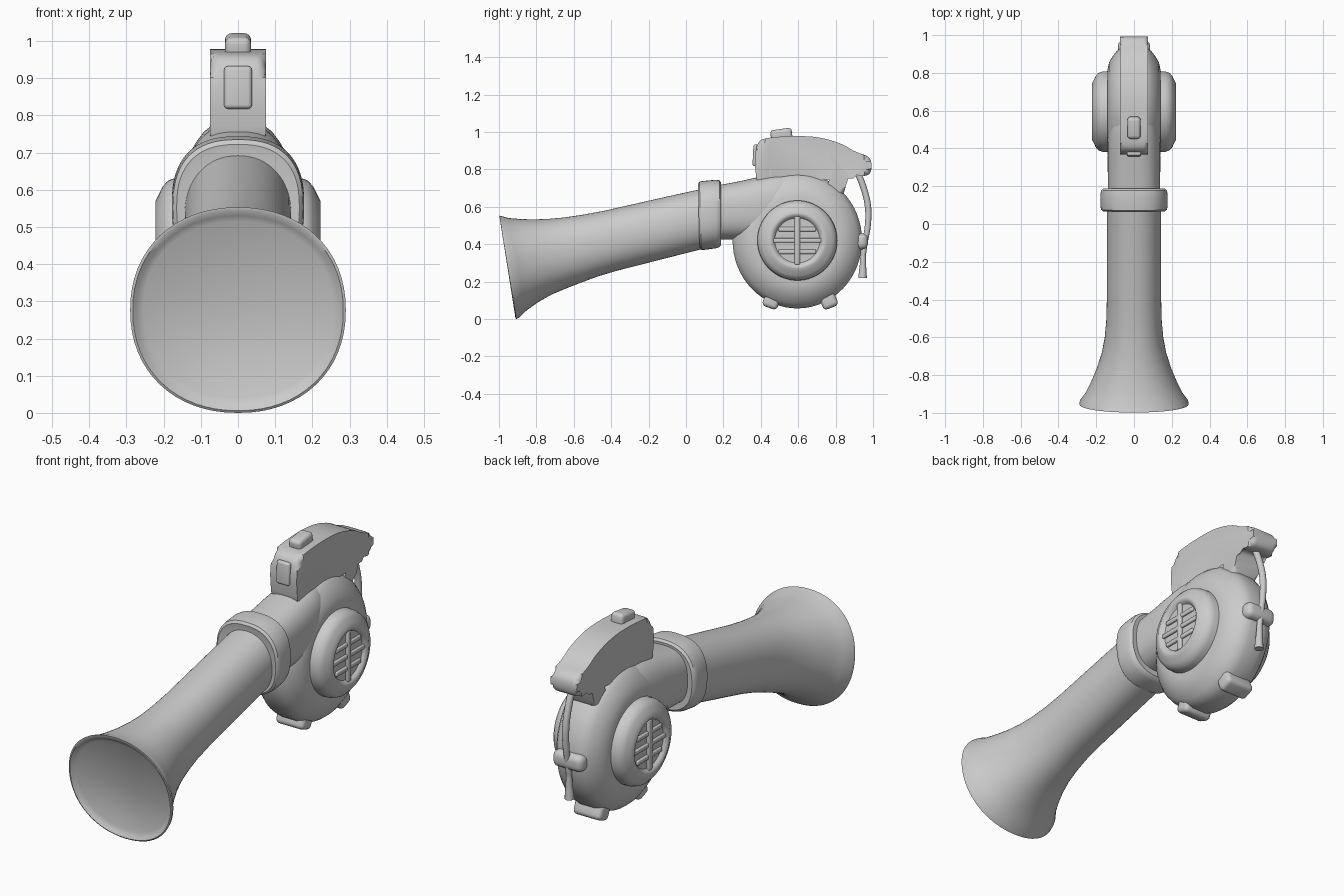
import bpy, bmesh, math
from mathutils import Matrix, Vector

if "Cube" in bpy.data.objects:
    bpy.data.objects.remove(bpy.data.objects["Cube"])

CY, CZ = 0.595, 0.42          # centre of the fan housing


def finish(name, bm, angle=40):
    bmesh.ops.recalc_face_normals(bm, faces=bm.faces[:])
    me = bpy.data.meshes.new(name)
    bm.to_mesh(me)
    bm.free()
    ob = bpy.data.objects.new(name, me)
    bpy.context.collection.objects.link(ob)
    bpy.ops.object.select_all(action='DESELECT')
    ob.select_set(True)
    bpy.context.view_layer.objects.active = ob
    bpy.ops.object.shade_smooth_by_angle(angle=math.radians(angle))
    return ob


def skin(bm, rings):
    n = len(rings[0])
    for a, b in zip(rings, rings[1:]):
        for i in range(n):
            j = (i + 1) % n
            bm.faces.new((a[i], a[j], b[j], b[i]))
    bm.faces.new(rings[0])
    bm.faces.new(rings[-1])


def loft(name, sections, power=2.0, n=64):
    """Each section: top (y, z), bottom (y, z), half width."""
    bm = bmesh.new()
    rings = []
    for ty, tz, by, bz, w in sections:
        ring = []
        for i in range(n):
            a = 2 * math.pi * i / n
            s, c = math.sin(a), math.cos(a)
            u = math.copysign(abs(c) ** (2 / power), c)
            t = math.copysign(abs(s) ** (2 / power), s)
            ring.append(bm.verts.new((w * u, (ty + by) / 2 + t * (ty - by) / 2,
                                      (tz + bz) / 2 + t * (tz - bz) / 2)))
        rings.append(ring)
    skin(bm, rings)
    return finish(name, bm)


def lathe(name, profile, zscale=1.0, n=64):
    """Turn (x, radius) points about the fan axis."""
    bm = bmesh.new()
    rings = [[bm.verts.new((x, CY + r * math.cos(2 * math.pi * i / n),
                            CZ + zscale * r * math.sin(2 * math.pi * i / n)))
              for i in range(n)] for x, r in profile]
    skin(bm, rings)
    return finish(name, bm)


def block(name, loc, size, bevel, tilt=0.0):
    bm = bmesh.new()
    bmesh.ops.create_cube(bm, size=1, matrix=Matrix.Diagonal((*size, 1)))
    bmesh.ops.bevel(bm, geom=bm.edges[:], offset=bevel, segments=4, profile=0.5, affect='EDGES')
    bm.transform(Matrix.Translation(loc) @ Matrix.Rotation(math.radians(tilt), 4, 'X'))
    return finish(name, bm)


def plate(name, outline, half, bevel):
    """Extrude a corner-softened (y, z) outline across x and round its rims."""
    pts = [Vector(p) for p in outline]
    for _ in range(2):
        pts = [q for a, b in zip(pts, pts[1:] + pts[:1]) for q in (a.lerp(b, .25), a.lerp(b, .75))]
    bm = bmesh.new()
    sides = [[bm.verts.new((x, p.x, p.y)) for p in pts] for x in (-half, half)]
    skin(bm, sides)
    rims = [e for e in bm.edges if abs(e.verts[0].co.x - e.verts[1].co.x) < 1e-5]
    bmesh.ops.bevel(bm, geom=rims, offset=bevel, segments=4, profile=0.5, affect='EDGES')
    return finish(name, bm)


def cord(name, points):
    """Tube through (y, z, radius) points on the centre plane."""
    cu = bpy.data.curves.new(name, 'CURVE')
    cu.dimensions = '3D'
    cu.bevel_depth = 1.0
    cu.bevel_resolution = 4
    cu.use_fill_caps = True
    sp = cu.splines.new('BEZIER')
    sp.bezier_points.add(len(points) - 1)
    for bp, (y, z, r) in zip(sp.bezier_points, points):
        bp.co = (0, y, z)
        bp.radius = r
        bp.handle_left_type = bp.handle_right_type = 'AUTO'
    ob = bpy.data.objects.new(name, cu)
    bpy.context.collection.objects.link(ob)
    bpy.ops.object.select_all(action='DESELECT')
    ob.select_set(True)
    bpy.context.view_layer.objects.active = ob
    bpy.ops.object.convert(target='MESH')


# Flared blower tube with a closed, slightly dished mouth
loft("blower_tube", [
    (-.975, .515, -.895, .04, .255), (-.985, .530, -.905, .02, .272),
    (-.997, .545, -.912, .006, .283), (-.998, .553, -.907, .000, .290),
    (-.985, .550, -.890, .010, .287), (-.950, .540, -.850, .048, .258),
    (-.890, .535, -.790, .090, .228), (-.820, .532, -.720, .130, .198),
    (-.740, .535, -.640, .164, .172), (-.660, .542, -.560, .195, .156),
    (-.560, .556, -.470, .228, .147), (-.440, .578, -.370, .258, .144),
    (-.100, .655, -.040, .342, .143), (.120, .703, .130, .385, .143)], 2.15)

# Collar joining tube and housing
loft("tube_collar", [
    (.068, .70, .075, .40, .145), (.064, .722, .072, .380, .165),
    (.072, .735, .082, .370, .175), (.095, .738, .100, .370, .178),
    (.155, .744, .160, .378, .178), (.178, .742, .178, .384, .174),
    (.187, .730, .187, .395, .164), (.184, .70, .184, .42, .135)], 2.5)

# Outlet duct running into the round housing
loft("outlet_duct", [
    (.16, .713, .16, .425, .138), (.28, .735, .28, .425, .139),
    (.36, .753, .36, .425, .139), (.46, .772, .46, .43, .137),
    (.56, .784, .56, .44, .120), (.62, .77, .62, .46, .08)], 2.6)
half = [(.140, .18), (.140, .225), (.132, .26), (.115, .29), (.092, .32), (.068, .338), (.04, .346)]
lathe("fan_housing", [(-x, r) for x, r in half] + half[::-1], 1.05)

# Raised intake covers with a cross grille on both sides
cover = [(.10, .215), (.165, .213), (.188, .205), (.203, .188), (.214, .165),
         (.222, .150), (.222, .138), (.214, .128), (.204, .120), (.204, .02)]
for side, label in ((1, "right"), (-1, "left")):
    lathe("intake_cover_" + label, [(side * x, r) for x, r in cover])
    block("grille_upright_" + label, (side * .206, CY, CZ), (.026, .03, .26), .008)
    for k, (z, w) in enumerate(((0, .26), (.06, .20), (-.06, .20))):
        block(f"grille_bar_{label}_{k}", (side * .204, CY, CZ + z), (.022, w, .024), .007)

# Feet and rear lug around the rim
block("front_foot", (0, .458, .100), (.16, .085, .085), .022, -20)
block("rear_foot", (0, .762, .100), (.16, .085, .085), .022, 22)
block("cord_lug", (0, .935, .415), (.17, .075, .085), .03)

# Carrying handle with grip, posts and rear knob in one outline
plate("handle", [
    (.385, .70), (.372, .78), (.366, .87), (.385, .955), (.45, .972), (.60, .980),
    (.72, .972), (.84, .935), (.90, .895), (.98, .87), (.995, .825), (.985, .770),
    (.93, .762), (.885, .785), (.865, .75), (.835, .64), (.735, .66), (.765, .745),
    (.805, .825), (.800, .875), (.72, .902), (.60, .910), (.49, .905), (.460, .86),
    (.452, .78), (.47, .70)], .075, .026)
block("handle_front_pad", (0, .371, .875), (.075, .026, .115), .011, -3)
block("throttle_button", (0, .51, .985), (.07, .115, .062), .018, 8)
block("trigger", (0, .545, .875), (.06, .075, .09), .016, 8)

# Starter cord hanging from the knob through the lug to its pull grip
cord("starter_cord", [(.915, .79, .017), (.95, .70, .017), (.973, .60, .017),
                      (.972, .50, .016), (.957, .41, .015), (.945, .32, .014)])
cord("cord_grip", [(.948, .34, .014), (.946, .29, .017), (.944, .22, .023)])
